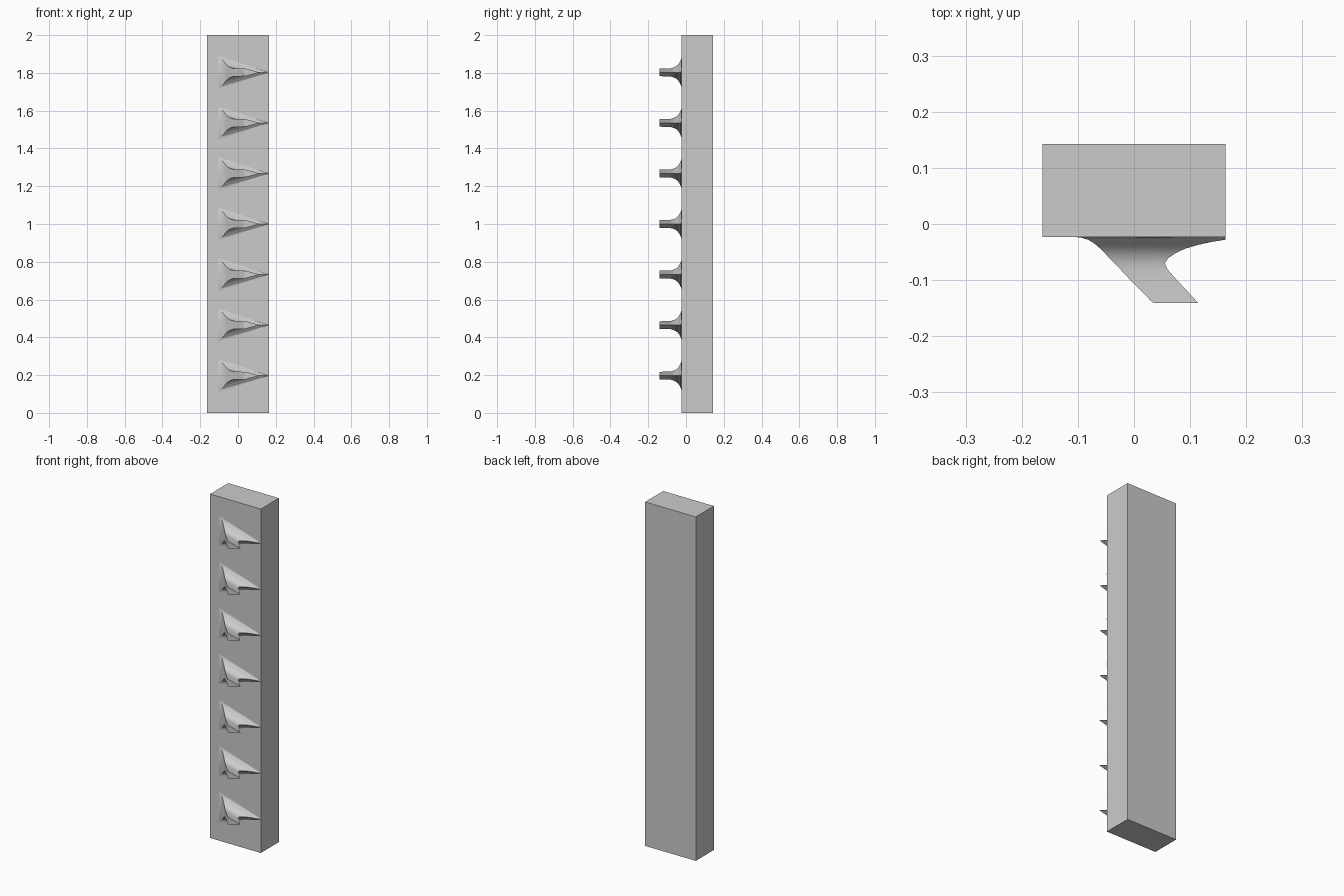
import bpy
import bmesh
import math

HOOK_COUNT = 7
HOOK_SPACING = 0.2675

cube = bpy.data.objects.get("Cube")
if cube:
    bpy.data.objects.remove(cube, do_unlink=True)

# Single plain grey
grey = bpy.data.materials.new("light grey")
grey.use_nodes = True
colour = (0.6, 0.6, 0.6, 1.0)
grey.diffuse_color = colour
for node in grey.node_tree.nodes:
    if node.type == 'BSDF_PRINCIPLED':
        node.inputs["Base Color"].default_value = colour


def finish_mesh(bm, name):
    """Turn a bmesh into a mesh with consistent normals and the grey material."""
    bmesh.ops.recalc_face_normals(bm, faces=bm.faces)
    mesh = bpy.data.meshes.new(name)
    bm.to_mesh(mesh)
    bm.free()
    mesh.materials.append(grey)
    return mesh


def place(mesh, name, location):
    obj = bpy.data.objects.new(name, mesh)
    obj.location = location
    bpy.context.scene.collection.objects.link(obj)
    return obj


# Backing bar: a plain upright block
bm = bmesh.new()
bmesh.ops.create_cube(bm, size=1)
bmesh.ops.scale(bm, vec=(0.326, 0.166, 2), verts=bm.verts)
place(finish_mesh(bm, "backing_bar"), "backing_bar", (0, 0.06, 1))

# Hook sections going outward: depth, blunt side x, sharp side x, half height
SECTIONS = [
    (-0.021, -0.105, 0.163, 0.088),
    (-0.023, -0.105, 0.163, 0.088),
    (-0.0245, -0.094, 0.163, 0.077),
    (-0.028, -0.082, 0.163, 0.066),
    (-0.032, -0.075, 0.138, 0.057),
    (-0.037, -0.068, 0.115, 0.049),
    (-0.044, -0.06, 0.091, 0.040),
    (-0.052, -0.052, 0.074, 0.033),
    (-0.061, -0.044, 0.061, 0.028),
    (-0.07, -0.035, 0.055, 0.025),
    (-0.08, -0.025, 0.059, 0.022),
    (-0.095, -0.011, 0.072, 0.021),
    (-0.137, 0.03, 0.111, 0.02),
    (-0.14, 0.034, 0.114, 0.02),
    (-0.141, 0.04, 0.115, 0.02),
]

# Hook: wedge sections lofted from a flared root to a flat tip
bm = bmesh.new()
rings = []
for y, blunt, sharp, half in SECTIONS:
    corners = [(blunt, half), (sharp, 0), (blunt, -half)]
    rings.append([bm.verts.new((x, y, z)) for x, z in corners])
for inner, outer in zip(rings, rings[1:]):
    for i in range(3):
        j = (i + 1) % 3
        bm.faces.new((inner[i], inner[j], outer[j], outer[i]))
bm.faces.new(rings[0])
bm.faces.new(rings[-1])
hook_mesh = finish_mesh(bm, "hook")

# Smooth flare with crisp wedge edges
for face in hook_mesh.polygons:
    face.use_smooth = True
hook_mesh.set_sharp_from_angle(angle=math.radians(30))

# Evenly spaced row of hooks about the middle of the bar
for n in range(HOOK_COUNT):
    height = 1 + (n - (HOOK_COUNT - 1) / 2) * HOOK_SPACING
    place(hook_mesh, f"hook_{n + 1}", (0, 0, height))
